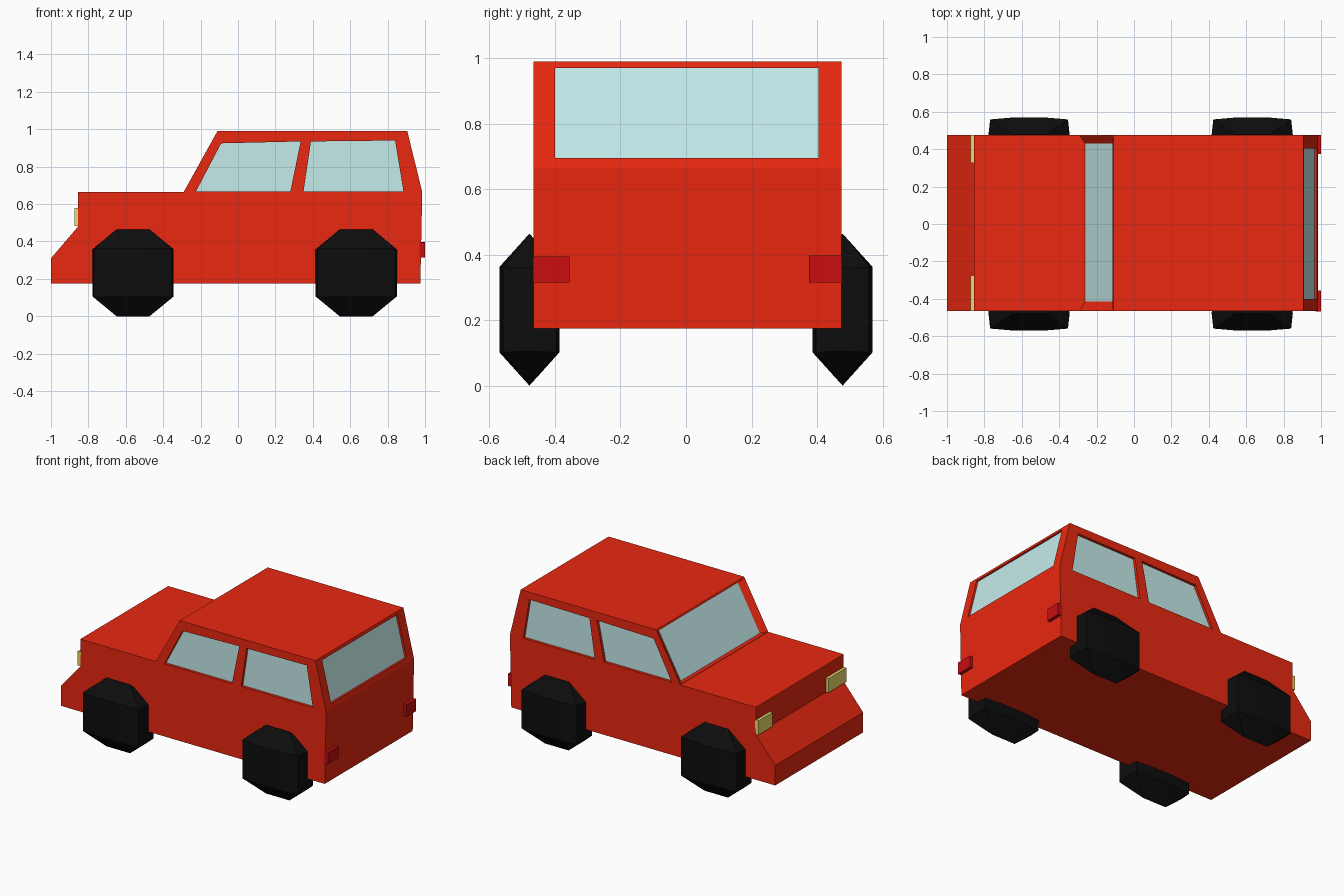
import bpy, bmesh
from mathutils import Vector

if "Cube" in bpy.data.objects:
    bpy.data.objects.remove(bpy.data.objects["Cube"])


def material(name, r, g, b):
    m = bpy.data.materials.new(name)
    m.diffuse_color = (r, g, b, 1)
    m.use_nodes = True
    m.node_tree.nodes["Principled BSDF"].inputs["Base Color"].default_value = m.diffuse_color
    return m


RED = material("body_red", 0.82, 0.021, 0.005)
GLASS = material("glass", 0.56, 0.83, 0.83)
BLACK = material("rubber", 0.004, 0.004, 0.004)
YELLOW = material("lamp_yellow", 0.85, 0.72, 0.14)
DARK_RED = material("lamp_red", 0.58, 0.004, 0.006)


def finish(name, bm, mat):
    bmesh.ops.recalc_face_normals(bm, faces=bm.faces[:])
    me = bpy.data.meshes.new(name)
    bm.to_mesh(me)
    bm.free()
    me.materials.append(mat)
    ob = bpy.data.objects.new(name, me)
    bpy.context.collection.objects.link(ob)
    return ob


def hull(name, points, mat):
    """Convex flat-faced solid around the points."""
    bm = bmesh.new()
    for p in points:
        bm.verts.new(p)
    bmesh.ops.convex_hull(bm, input=bm.verts[:])
    bmesh.ops.dissolve_limit(bm, angle_limit=0.01, verts=bm.verts[:], edges=bm.edges[:])
    return finish(name, bm, mat)


def box(name, xs, ys, zs, mat):
    return hull(name, [(x, y, z) for x in xs for y in ys for z in zs], mat)


# Body: side profile extruded across the width
Y0, Y1 = -0.465, 0.475
profile = [(-1, 0.175), (-1, 0.31), (-0.855, 0.48), (-0.855, 0.665), (-0.29, 0.665),
           (-0.11, 0.99), (0.905, 0.99), (0.985, 0.665), (0.975, 0.175)]
bm = bmesh.new()
side = bm.faces.new([bm.verts.new((x, Y0, z)) for x, z in profile])
ext = bmesh.ops.extrude_face_region(bm, geom=[side], use_keep_orig=True)
moved = [g for g in ext["geom"] if isinstance(g, bmesh.types.BMVert)]
bmesh.ops.translate(bm, verts=moved, vec=(0, Y1 - Y0, 0))
body = finish("body", bm, RED)


def window(name, outer, inner):
    """Cut a recess into the body and set a glass pane on its floor."""
    outer = [Vector(p) for p in outer]
    inner = [Vector(p) for p in inner]
    cutter = hull(name + "_cutter", inner + [o * 2 - i for o, i in zip(outer, inner)], RED)
    cutter.hide_render = True
    mod = body.modifiers.new(name, "BOOLEAN")
    mod.operation = "DIFFERENCE"
    mod.solver = "EXACT"
    mod.object = cutter
    bpy.context.view_layer.objects.active = body
    bpy.ops.object.modifier_apply(modifier=mod.name)
    bpy.data.objects.remove(cutter)
    d = sum((i - o for o, i in zip(outer, inner)), Vector()).normalized()
    hull(name, [p + d * t for p in inner for t in (-0.002, 0.01)], GLASS)


# Side windows on both sides
panes = {"front": [(-0.225, 0.667), (-0.09, 0.925), (0.335, 0.935), (0.28, 0.667)],
         "rear": [(0.35, 0.667), (0.39, 0.935), (0.84, 0.94), (0.885, 0.667)]}
for label, pts in panes.items():
    for tag, y, d in (("right", Y0, 0.02), ("left", Y1, -0.02)):
        window(f"{label}_{tag}_window", [(x, y, z) for x, z in pts],
               [(x, y + d, z) for x, z in pts])

# Windshield, with slanted pillar faces
window("windshield",
       [(x, y, z) for x, z in ((-0.29, 0.667), (-0.1155, 0.98)) for y in (-0.462, 0.472)],
       [(x, y, z) for x, z in ((-0.26, 0.667), (-0.094, 0.966)) for y in (-0.415, 0.43)])

# Rear window
rear = [(x, y, z) for x, z in ((0.9776, 0.695), (0.91, 0.97)) for y in (-0.4, 0.405)]
window("rear_window", rear, [(x - 0.015, y, z) for x, y, z in rear])

# Wheels: chunky faceted octagons
S = (-1, 1)
wheel = [(a * x, 0, c * z) for x, z in ((0.088, 0.232), (0.217, 0.126)) for a in S for c in S]
wheel += [(a * x, b * y, c * 0.13) for x, y in ((0.08, 0.092), (0.208, 0.081))
          for a in S for b in S for c in S]
for end, cx in (("front", -0.561), ("rear", 0.632)):
    for tag, cy in (("right", -0.478), ("left", 0.478)):
        hull(f"{end}_{tag}_wheel", [(x + cx, y + cy, z + 0.232) for x, y, z in wheel], BLACK)

# Headlights and tail lights
box("headlight_right", (-0.874, -0.85), (-0.465, -0.275), (0.482, 0.578), YELLOW)
box("headlight_left", (-0.874, -0.85), (0.325, 0.475), (0.482, 0.578), YELLOW)
box("tail_light_right", (0.97, 1.0), (-0.467, -0.355), (0.315, 0.394), DARK_RED)
box("tail_light_left", (0.97, 1.0), (0.375, 0.477), (0.315, 0.397), DARK_RED)
